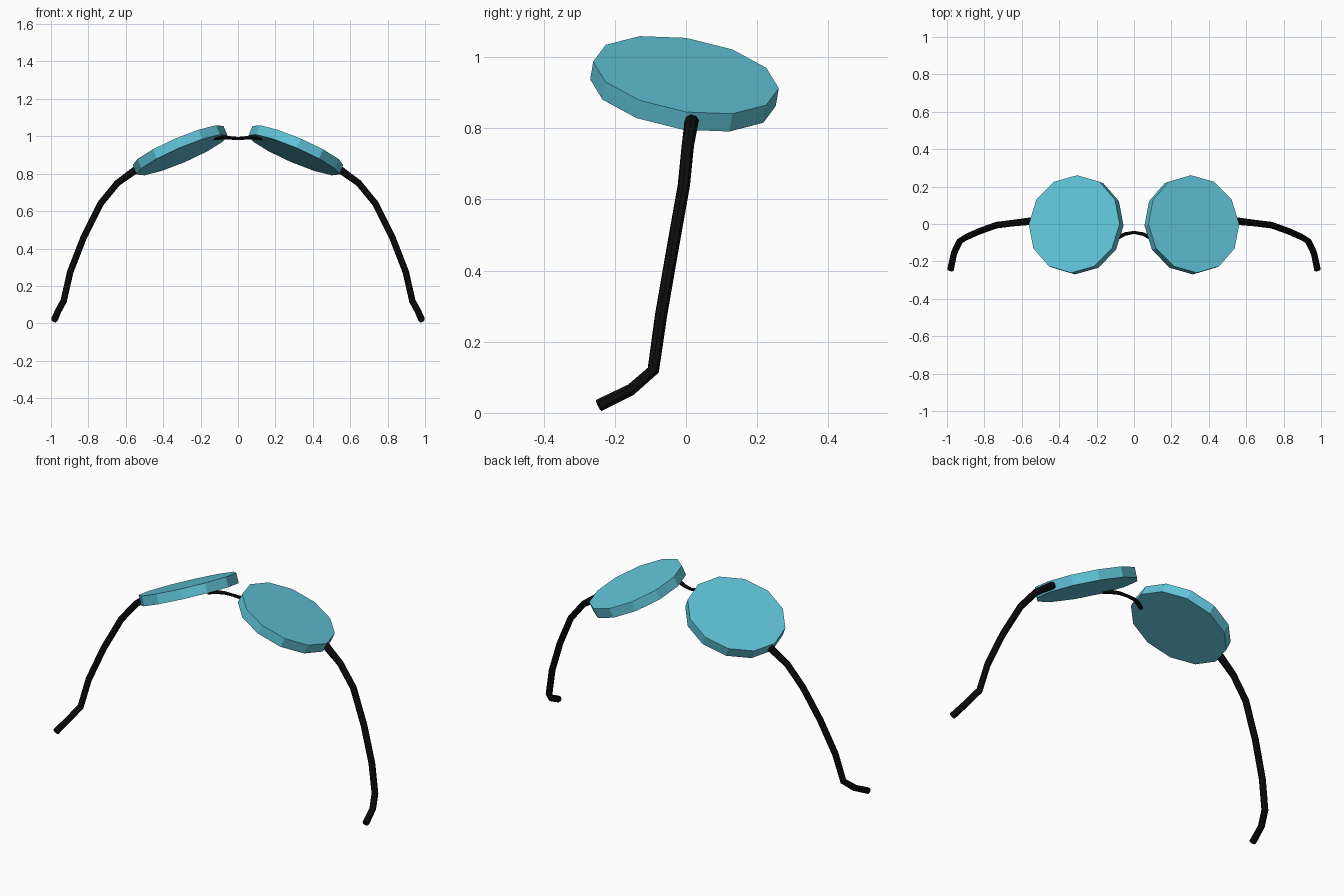
import bpy, bmesh, math
from mathutils import Vector, Matrix

if "Cube" in bpy.data.objects:
    bpy.data.objects.remove(bpy.data.objects["Cube"])


def material(name, rgb):
    m = bpy.data.materials.new(name)
    m.diffuse_color = (*rgb, 1)
    m.use_nodes = True
    m.node_tree.nodes["Principled BSDF"].inputs["Base Color"].default_value = m.diffuse_color
    return m


BLUE = material("lens_blue", (0.12, 0.56, 0.70))
BLACK = material("frame_black", (0.004, 0.004, 0.004))


def add_object(name, mesh, mat):
    mesh.materials.clear()
    mesh.materials.append(mat)
    ob = bpy.data.objects.new(name, mesh)
    bpy.context.collection.objects.link(ob)
    return ob


def mirror_x(ob):
    mod = ob.modifiers.new("mirror", 'MIRROR')
    mod.use_axis = (True, False, False)
    mod.use_clip = False
    mod.merge_threshold = 0.00001


def tube(name, points, radius, scales=None):
    """Flat-faced capped tube along a polyline."""
    cu = bpy.data.curves.new(name + "_path", 'CURVE')
    cu.dimensions = '3D'
    cu.bevel_depth = radius
    cu.bevel_resolution = 2
    cu.use_fill_caps = True
    sp = cu.splines.new('POLY')
    sp.points.add(len(points) - 1)
    for i, p in enumerate(points):
        sp.points[i].co = (*p, 1)
        sp.points[i].radius = scales[i] if scales else 1
    sp.use_smooth = False
    tmp = bpy.data.objects.new(name + "_path", cu)
    bpy.context.collection.objects.link(tmp)
    bpy.context.view_layer.update()
    mesh = bpy.data.meshes.new_from_object(
        tmp.evaluated_get(bpy.context.evaluated_depsgraph_get()))
    bpy.data.objects.remove(tmp)
    for f in mesh.polygons:
        f.use_smooth = False
    return add_object(name, mesh, BLACK)


# Lenses: tilted twelve-sided discs
THICK = 0.055
n = Vector((0.43, 0.17, 1)).normalized()
u = Vector((1, 0, -0.43)).normalized()
v = n.cross(u)
center = Vector((0.32, 0.0, 0.95)) - n * THICK / 2
frame = Matrix((u, v, n)).transposed().to_4x4()
frame.translation = center
bm = bmesh.new()
bmesh.ops.create_cone(bm, cap_ends=True, segments=12, radius1=0.264,
                      radius2=0.264, depth=THICK, matrix=frame)
me = bpy.data.meshes.new("lenses")
bm.to_mesh(me)
bm.free()
mirror_x(add_object("lenses", me, BLUE))

# Temple arms: curving down, hooked at the ear end
arm = [(0.545, 0.016, 0.822), (0.645, 0.005, 0.75), (0.735, -0.006, 0.64),
       (0.825, -0.038, 0.46), (0.897, -0.07, 0.275), (0.932, -0.092, 0.12),
       (0.962, -0.155, 0.065), (0.981, -0.245, 0.021)]
mirror_x(tube("temple_arms", arm, 0.0175, [1.15, 1, 1, 1, 1, 1, 1, 1.05]))

# Nose bridge: thin arch tucked under the lenses
half = [(0.125, -0.095, 0.992), (0.09, -0.075, 0.994), (0.05, -0.054, 0.992)]
bridge = [(-x, y, z) for x, y, z in half] + [(0, -0.045, 0.988)] + half[::-1]
tube("nose_bridge", bridge, 0.0105, [1.3, 1.1, 0.9, 0.8, 0.9, 1.1, 1.3])
